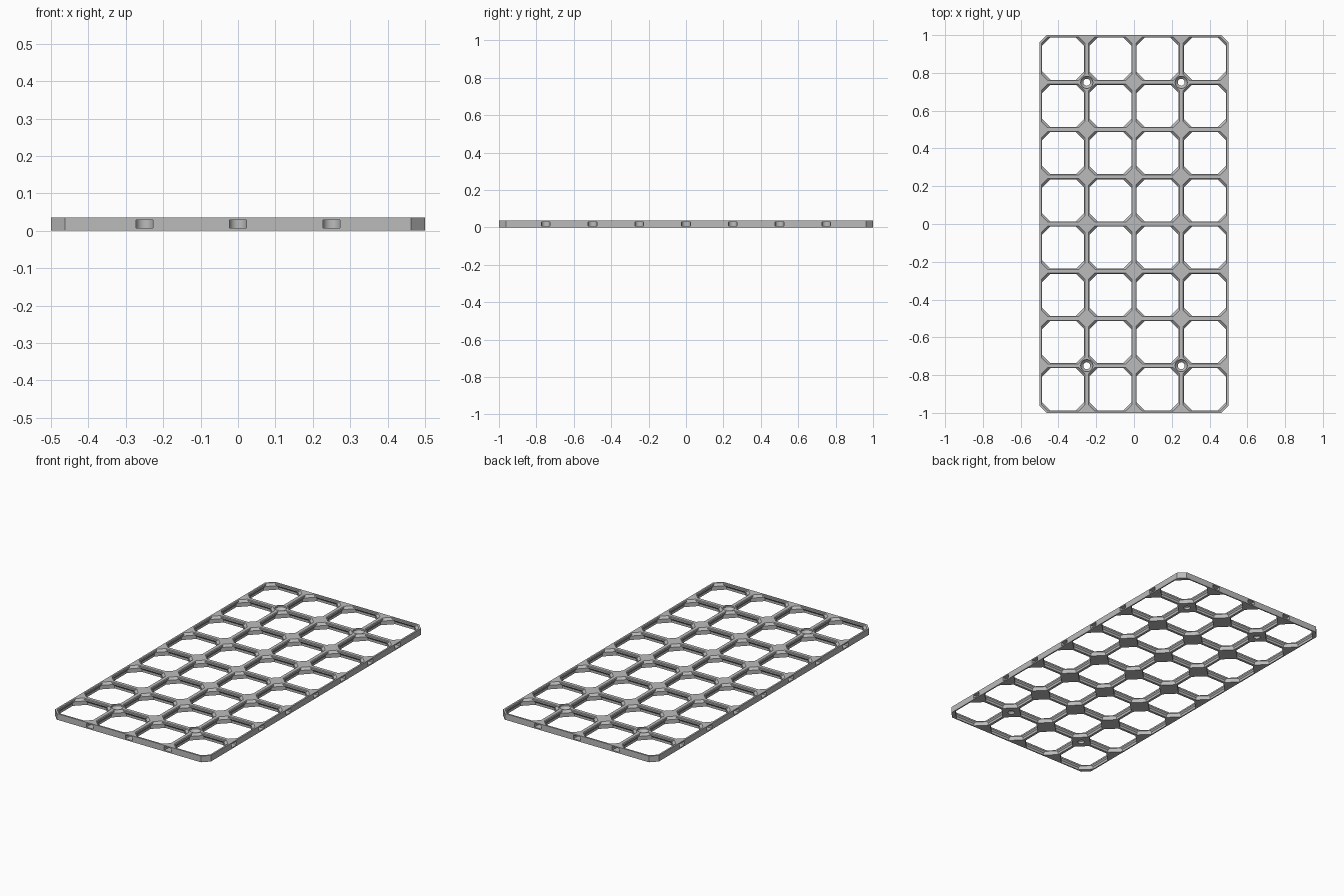
import bpy, bmesh, math

if "Cube" in bpy.data.objects:
    bpy.data.objects.remove(bpy.data.objects["Cube"])

UNIT = 1 / 112          # the design is drawn in millimetres
CELL, COLS, ROWS, THICK = 28, 4, 8, 4
HALF_X, HALF_Y = COLS * CELL / 2, ROWS * CELL / 2
OUTER_CUT = 4.2         # chamfer of the plate's outer corners


def loft(bm, rings):
    """Closed solid through rings of points with equal counts."""
    loops = [[bm.verts.new([c * UNIT for c in p]) for p in ring] for ring in rings]
    for low, high in zip(loops, loops[1:]):
        for i in range(len(low)):
            j = (i + 1) % len(low)
            bm.faces.new((low[i], low[j], high[j], high[i]))
    bm.faces.new(loops[0][::-1])
    bm.faces.new(loops[-1])


def octagon(x, y, half_x, half_y, cut, z):
    points = []
    for sx, sy in ((1, 1), (-1, 1), (-1, -1), (1, -1)):
        pair = [(x + sx * half_x, y + sy * (half_y - cut), z),
                (x + sx * (half_x - cut), y + sy * half_y, z)]
        points += pair if sx * sy > 0 else pair[::-1]
    return points


def circle(x, y, radius, z, steps=32):
    return [(x + radius * math.cos(math.tau * i / steps),
             y + radius * math.sin(math.tau * i / steps), z) for i in range(steps)]


def slot(x, y, angle, z, radius=2.6, depth=2.5, steps=16):
    """Round-ended pocket outline that opens outward through an edge."""
    outline = [(-1, radius), (-1, -radius)]
    for i in range(steps + 1):
        a = math.pi * (i / steps - 0.5)
        outline.append((depth + radius * math.cos(a), radius * math.sin(a)))
    c, s = math.cos(angle), math.sin(angle)
    return [(x + u * c - v * s, y + u * s + v * c, z) for u, v in outline]


def make_object(name, bm):
    bmesh.ops.recalc_face_normals(bm, faces=bm.faces)
    mesh = bpy.data.meshes.new(name)
    bm.to_mesh(mesh)
    bm.free()
    obj = bpy.data.objects.new(name, mesh)
    bpy.context.collection.objects.link(obj)
    return obj


# Solid plate with chamfered corners
bm = bmesh.new()
loft(bm, [octagon(0, 0, HALF_X, HALF_Y, OUTER_CUT, z) for z in (0, THICK)])
plate = make_object("grid_plate", bm)

# Cell openings: height, half rib width, reach of the corner web along the rib
PROFILE = [(-1, 0.8, 7.88), (1.6, 0.8, 7.88), (2.6, 1.5, 7.88),
           (3.6, 1.5, 6.47), (4.5, 0.6, 5.2)]
bm = bmesh.new()
for col in range(COLS):
    for row in range(ROWS):
        x = (col + 0.5) * CELL - HALF_X
        y = (row + 0.5) * CELL - HALF_Y
        loft(bm, [octagon(x, y, CELL / 2 - rib, CELL / 2 - rib, reach - 2 * rib, z)
                  for z, rib, reach in PROFILE])

# Countersunk screw holes
SCREW = [(-1, 2.05), (1.45, 2.05), (3, 3.6), (5, 3.6)]
for sx in (-1, 1):
    for sy in (-1, 1):
        loft(bm, [circle(sx * CELL, sy * 3 * CELL, r, z) for z, r in SCREW])

# Connector pockets around the rim
pockets = []
for i in range(1, COLS):
    x = i * CELL - HALF_X
    pockets += [(x, -HALF_Y, math.pi / 2), (x, HALF_Y, -math.pi / 2)]
for i in range(1, ROWS):
    y = i * CELL - HALF_Y
    pockets += [(-HALF_X, y, 0), (HALF_X, y, math.pi)]
for x, y, angle in pockets:
    loft(bm, [slot(x, y, angle, z) for z in (0.8, 3.2)])
cutter = make_object("opening_cutter", bm)
cutter.hide_render = True

# Cut everything from the plate
cut = plate.modifiers.new("openings", 'BOOLEAN')
cut.operation = 'DIFFERENCE'
cut.solver = 'EXACT'
cut.object = cutter
bpy.ops.object.select_all(action='DESELECT')
plate.select_set(True)
bpy.context.view_layer.objects.active = plate
bpy.ops.object.modifier_apply(modifier=cut.name)
bpy.data.objects.remove(cutter)

# Grey plastic
GREY = (0.5, 0.5, 0.5, 1)
mat = bpy.data.materials.new("grey_plastic")
mat.use_nodes = True
mat.diffuse_color = GREY
mat.node_tree.nodes["Principled BSDF"].inputs["Base Color"].default_value = GREY
plate.data.materials.clear()
plate.data.materials.append(mat)
bpy.ops.object.shade_smooth_by_angle(angle=math.radians(25))
